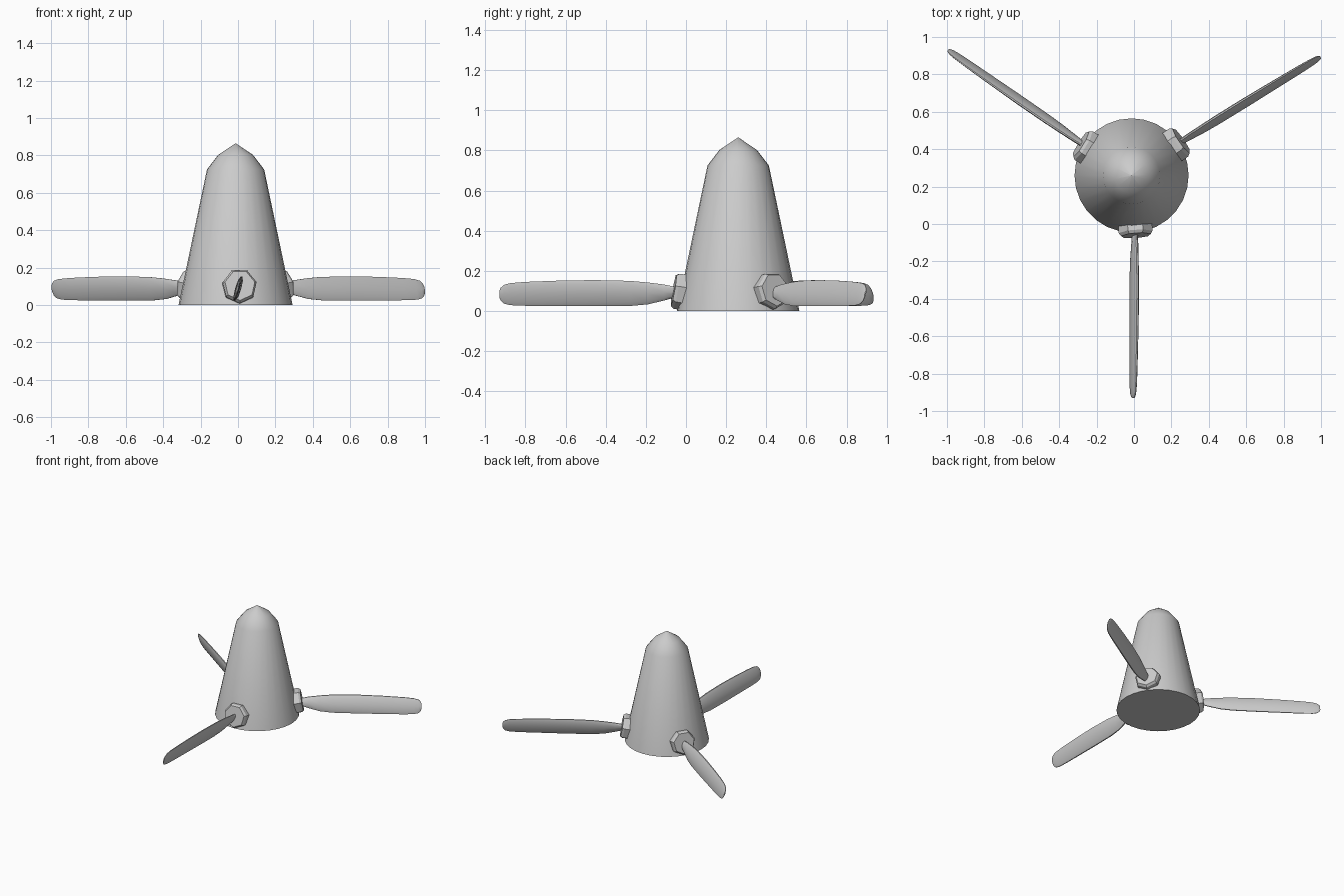
import bpy, bmesh, math
from mathutils import Matrix, Vector

if "Cube" in bpy.data.objects:
    bpy.data.objects.remove(bpy.data.objects["Cube"])

HUB = Vector((-0.013, 0.26, 0))


def loft(name, rings, angle, matrix=Matrix()):
    """Skin a list of equal-length point rings and cap both ends."""
    bm = bmesh.new()
    vr = [[bm.verts.new(matrix @ Vector(p)) for p in r] for r in rings]
    n = len(rings[0])
    for a, b in zip(vr, vr[1:]):
        for i in range(n):
            bm.faces.new((a[i], a[(i + 1) % n], b[(i + 1) % n], b[i]))
    bm.faces.new(vr[0])
    bm.faces.new(vr[-1])
    bmesh.ops.remove_doubles(bm, verts=bm.verts, dist=0.0001)
    bmesh.ops.recalc_face_normals(bm, faces=bm.faces)
    me = bpy.data.meshes.new(name)
    bm.to_mesh(me)
    bm.free()
    ob = bpy.data.objects.new(name, me)
    bpy.context.collection.objects.link(ob)
    if angle:
        bpy.ops.object.select_all(action='DESELECT')
        ob.select_set(True)
        bpy.context.view_layer.objects.active = ob
        bpy.ops.object.shade_smooth_by_angle(angle=math.radians(angle))
    return ob


def circle(r, z, n, start=0.0):
    return [(r * math.cos(start + i * math.tau / n),
             r * math.sin(start + i * math.tau / n), z) for i in range(n)]


# Tapered spinner hub with a faceted nose
hub_profile = [(0.305, 0), (0.153, 0.725), (0.093, 0.803), (0.0004, 0.865)]
loft("spinner_hub", [circle(r, z, 28) for r, z in hub_profile], 40,
     Matrix.Translation(HUB))

# Blade stations: distance from root, bottom z, top z, half thickness
stations = [(-0.03, 0.08, 0.115, 0.012), (0.0, 0.072, 0.118, 0.013),
            (0.07, 0.052, 0.132, 0.014), (0.15, 0.033, 0.142, 0.015),
            (0.24, 0.025, 0.150, 0.016), (0.42, 0.024, 0.154, 0.016),
            (0.60, 0.025, 0.151, 0.014), (0.76, 0.026, 0.145, 0.012),
            (0.835, 0.029, 0.139, 0.010), (0.868, 0.037, 0.130, 0.008),
            (0.884, 0.052, 0.115, 0.006), (0.89, 0.068, 0.10, 0.004)]
# Lens cross-section: thickness factor, chord factor
lens = [(0.25, 0), (0.8, 0.15), (1, 0.5), (0.8, 0.85), (0.25, 1),
        (-0.25, 1), (-0.8, 0.85), (-1, 0.5), (-0.8, 0.15), (-0.25, 0)]


def blade_ring(s, z0, z1, t):
    ring = []
    for ft, fc in lens:
        z = z0 + fc * (z1 - z0)
        ring.append((s, ft * t + 0.28 * (z - 0.09), z))
    return ring


# Blade root, blade tip and nut centre as seen from above
mounts = [("front", (0.004, -0.04), (-0.003, -0.93), (0.008, -0.03)),
          ("right", (0.24, 0.432), (0.996, 0.895), (0.228, 0.428)),
          ("left", (-0.268, 0.424), (-0.995, 0.928), (-0.258, 0.412))]

for side, root, tip, nut in mounts:
    d = Vector(tip) - Vector(root)
    heading = Matrix.Rotation(math.atan2(d.y, d.x), 4, 'Z')
    stretch = Matrix.Diagonal((d.length / 0.89, 1, 1, 1))
    loft(side + "_blade", [blade_ring(*st) for st in stations], 35,
         Matrix.Translation((root[0], root[1], 0)) @ heading @ stretch)

    # Seven-sided nut, tilted to lie on the cone
    out = Vector(nut) - HUB.xy
    tilt = (Matrix.Rotation(math.atan2(out.y, out.x), 4, 'Z')
            @ Matrix.Rotation(math.radians(90 - 10), 4, 'Y'))
    # ring start puts one corner at the bottom and a flat on top
    nut_rings = [circle(r, h, 7, 0) for r, h in
                 [(0.093, -0.05), (0.093, 0.016), (0.082, 0.032)]]
    loft(side + "_nut", nut_rings, 0,
         Matrix.Translation((nut[0], nut[1], 0.1)) @ tilt)
